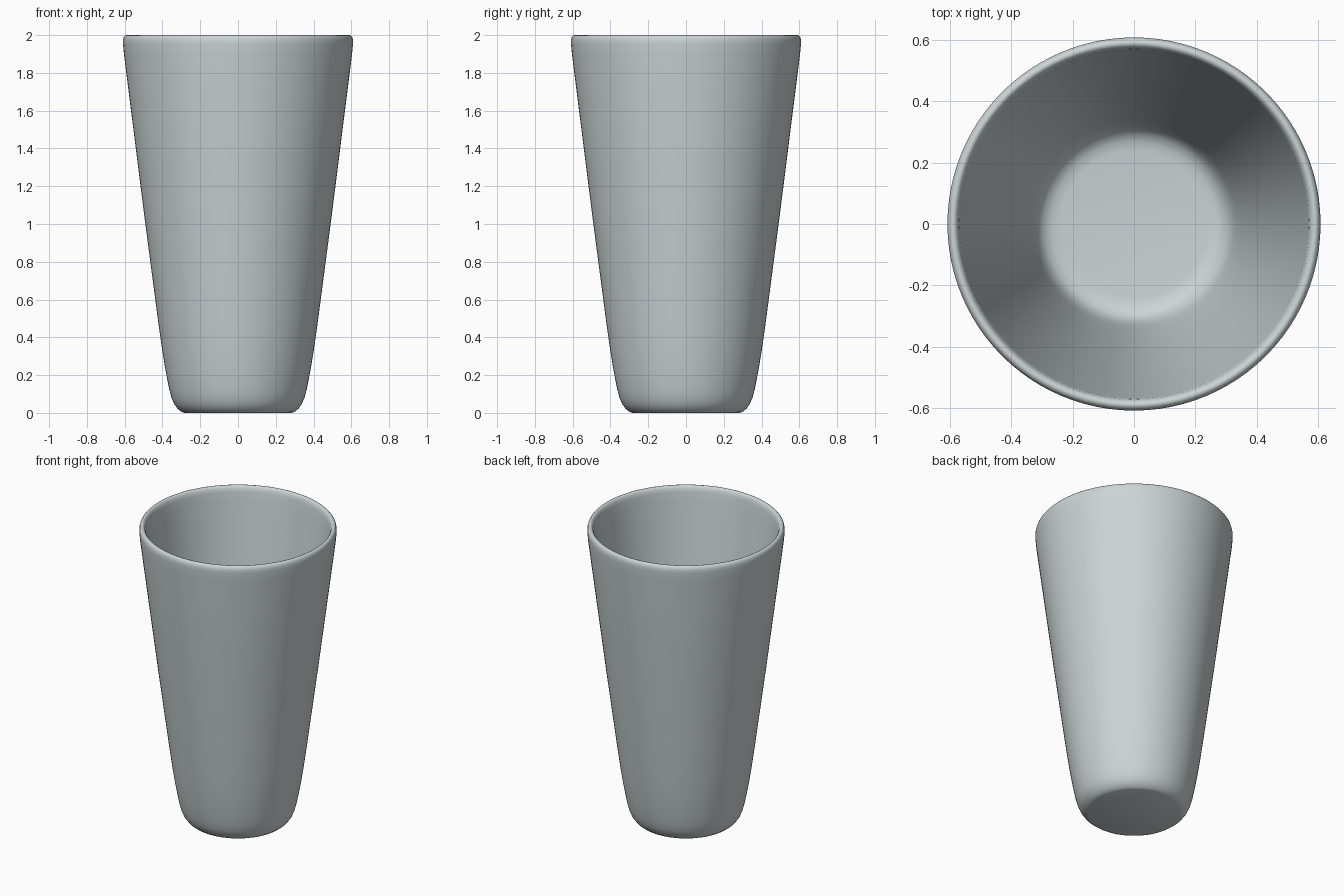
import bpy, bmesh, math

if "Cube" in bpy.data.objects:
    bpy.data.objects.remove(bpy.data.objects["Cube"])

SEGMENTS = 96

# Cup cross-section (radius, z): under the base, up the outside, over the rim, down the inside
PROFILE = [
    (0.0, 0.0), (0.285, 0.0), (0.30, 0.006), (0.32, 0.022), (0.338, 0.047),
    (0.352, 0.08), (0.364, 0.125), (0.375, 0.18), (0.388, 0.25), (0.404, 0.35),
    (0.425, 0.50), (0.497, 1.05), (0.604, 1.90), (0.609, 1.955), (0.609, 1.975),
    (0.605, 1.99), (0.598, 1.998), (0.590, 2.0), (0.582, 1.997), (0.574, 1.985),
    (0.569, 1.96), (0.562, 1.90), (0.456, 1.05), (0.384, 0.50), (0.363, 0.35),
    (0.347, 0.25), (0.335, 0.18), (0.325, 0.13), (0.312, 0.095), (0.295, 0.073),
    (0.27, 0.06), (0.24, 0.056), (0.0, 0.056),
]

# Glazed grey material
mat = bpy.data.materials.new("pale_grey")
mat.diffuse_color = (0.60, 0.66, 0.67, 1.0)
mat.use_nodes = True
mat.node_tree.nodes["Principled BSDF"].inputs["Base Color"].default_value = mat.diffuse_color

# Spin the cross-section into a hollow tumbler
bm = bmesh.new()
verts = [bm.verts.new((r, 0, z)) for r, z in PROFILE]
edges = [bm.edges.new(pair) for pair in zip(verts, verts[1:])]
bmesh.ops.spin(bm, geom=verts + edges, cent=(0, 0, 0), axis=(0, 0, 1),
               angle=math.tau, steps=SEGMENTS, use_duplicate=False)
bmesh.ops.remove_doubles(bm, verts=bm.verts, dist=1e-4)
bmesh.ops.recalc_face_normals(bm, faces=bm.faces)
mesh = bpy.data.meshes.new("cup")
bm.to_mesh(mesh)
bm.free()
mesh.materials.append(mat)

cup = bpy.data.objects.new("cup", mesh)
bpy.context.collection.objects.link(cup)
bpy.context.view_layer.objects.active = cup
cup.select_set(True)
bpy.ops.object.shade_smooth_by_angle(angle=math.radians(40))
